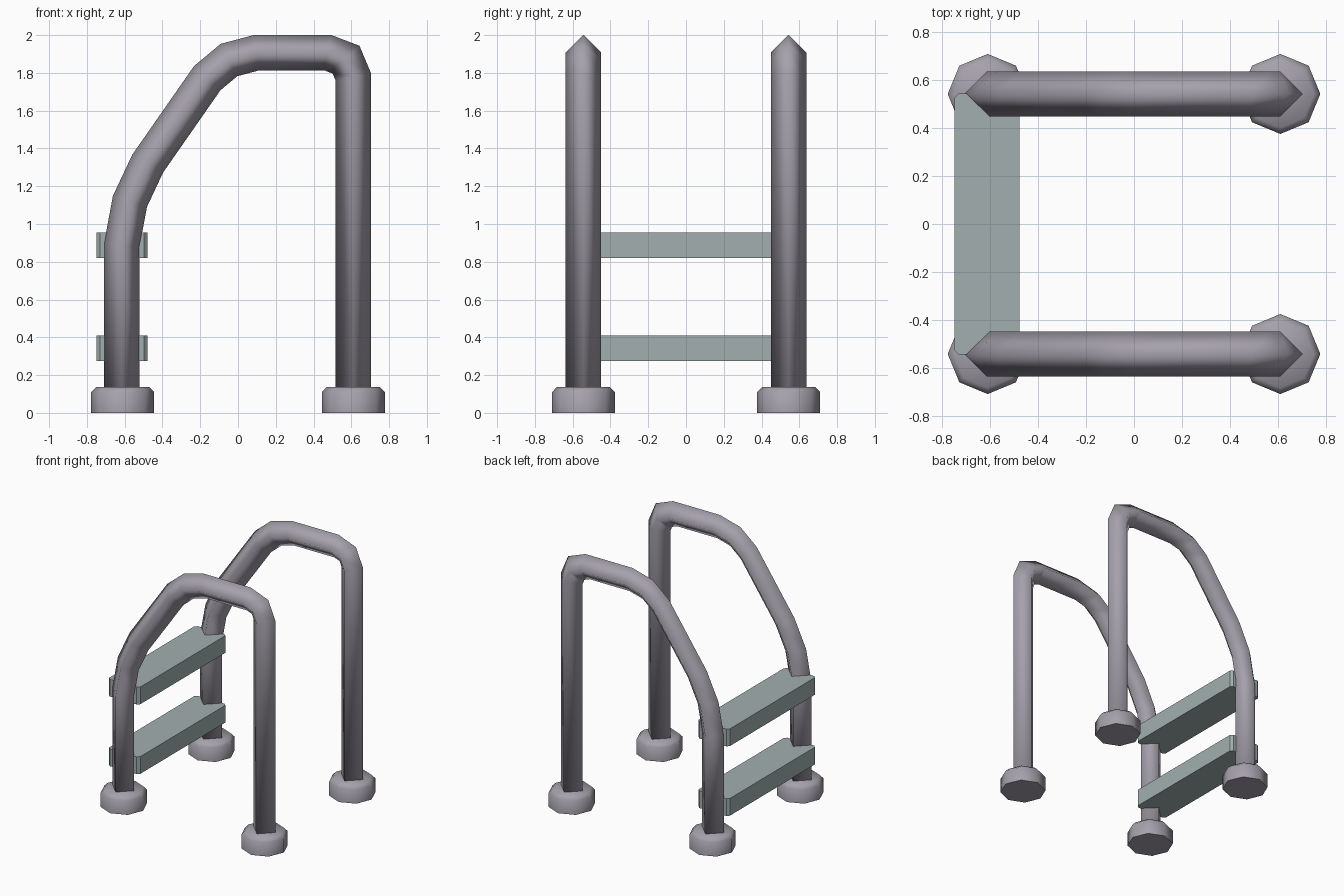
import bpy, bmesh, math
from mathutils import Vector

if "Cube" in bpy.data.objects:
    bpy.data.objects.remove(bpy.data.objects["Cube"], do_unlink=True)


def make_material(name, rgb):
    mat = bpy.data.materials.new(name)
    mat.use_nodes = True
    color = (*rgb, 1)
    mat.diffuse_color = color
    mat.node_tree.nodes["Principled BSDF"].inputs["Base Color"].default_value = color
    return mat


steel = make_material("mauve_steel", (0.38, 0.355, 0.41))
tread = make_material("grey_green_tread", (0.36, 0.43, 0.43))


def finish(bm, name, mat, smooth_angle=None):
    bmesh.ops.recalc_face_normals(bm, faces=bm.faces)
    mesh = bpy.data.meshes.new(name)
    bm.to_mesh(mesh)
    bm.free()
    mesh.materials.append(mat)
    obj = bpy.data.objects.new(name, mesh)
    bpy.context.collection.objects.link(obj)
    if smooth_angle:
        bpy.ops.object.select_all(action='DESELECT')
        obj.select_set(True)
        bpy.context.view_layer.objects.active = obj
        bpy.ops.object.shade_smooth_by_angle(angle=math.radians(smooth_angle))
    return obj


# Handrail: diamond section swept with mitred joints along a path in x, z
RAIL_PATH = [(-0.615, 0.1), (-0.615, 0.89), (-0.572, 1.12), (-0.478, 1.32),
             (-0.163, 1.772), (-0.048, 1.868), (0.098, 1.907), (0.475, 1.907),
             (0.572, 1.87), (0.61, 1.78), (0.61, 0.1)]


def add_rail(name, y, radius=0.094):
    bm = bmesh.new()
    pts = [Vector((x, y, z)) for x, z in RAIL_PATH]
    side = Vector((0, radius, 0))
    rings = []
    for i, p in enumerate(pts):
        before = (p - pts[i - 1]).normalized() if i else None
        after = (pts[i + 1] - p).normalized() if i + 1 < len(pts) else before
        before = before or after
        along = (before + after).normalized()
        out = Vector((-along.z, 0, along.x)) * radius / along.dot(after)
        rings.append([bm.verts.new(p + d) for d in (out, side, -out, -side)])
    for a, b in zip(rings, rings[1:]):
        for k in range(4):
            j = (k + 1) % 4
            bm.faces.new((a[k], a[j], b[j], b[k]))
    bm.faces.new(rings[0])
    bm.faces.new(rings[-1])
    return finish(bm, name, steel, 100)


# Foot: octagonal collar with a chamfered rim
def add_foot(name, x, y):
    bm = bmesh.new()
    rings = []
    for r, z in ((0.167, 0), (0.167, 0.11), (0.14, 0.137)):
        rings.append([bm.verts.new((x + r * math.cos(k * math.pi / 4),
                                    y + r * math.sin(k * math.pi / 4), z))
                      for k in range(8)])
    for a, b in zip(rings, rings[1:]):
        for k in range(8):
            j = (k + 1) % 8
            bm.faces.new((a[k], a[j], b[j], b[k]))
    bm.faces.new(rings[0])
    bm.faces.new(rings[-1])
    return finish(bm, name, steel, 60)


# Step: flat plank with clipped corners
def add_step(name, z):
    bm = bmesh.new()
    bmesh.ops.create_cube(bm, size=1)
    for v in bm.verts:
        v.co = Vector((v.co.x * 0.27 - 0.614, v.co.y * 1.09, v.co.z * 0.135 + z))
    corners = [e for e in bm.edges
               if abs(e.verts[0].co.z - e.verts[1].co.z) > 0.1]
    bmesh.ops.bevel(bm, geom=corners, offset=0.018, segments=1, affect='EDGES')
    return finish(bm, name, tread)


for side, y in (("front", -0.543), ("back", 0.543)):
    add_rail(side + "_handrail", y)
    for end, x in (("right", -0.611), ("left", 0.611)):
        add_foot(f"{side}_{end}_foot", x, y)

add_step("lower_step", 0.342)
add_step("upper_step", 0.888)
